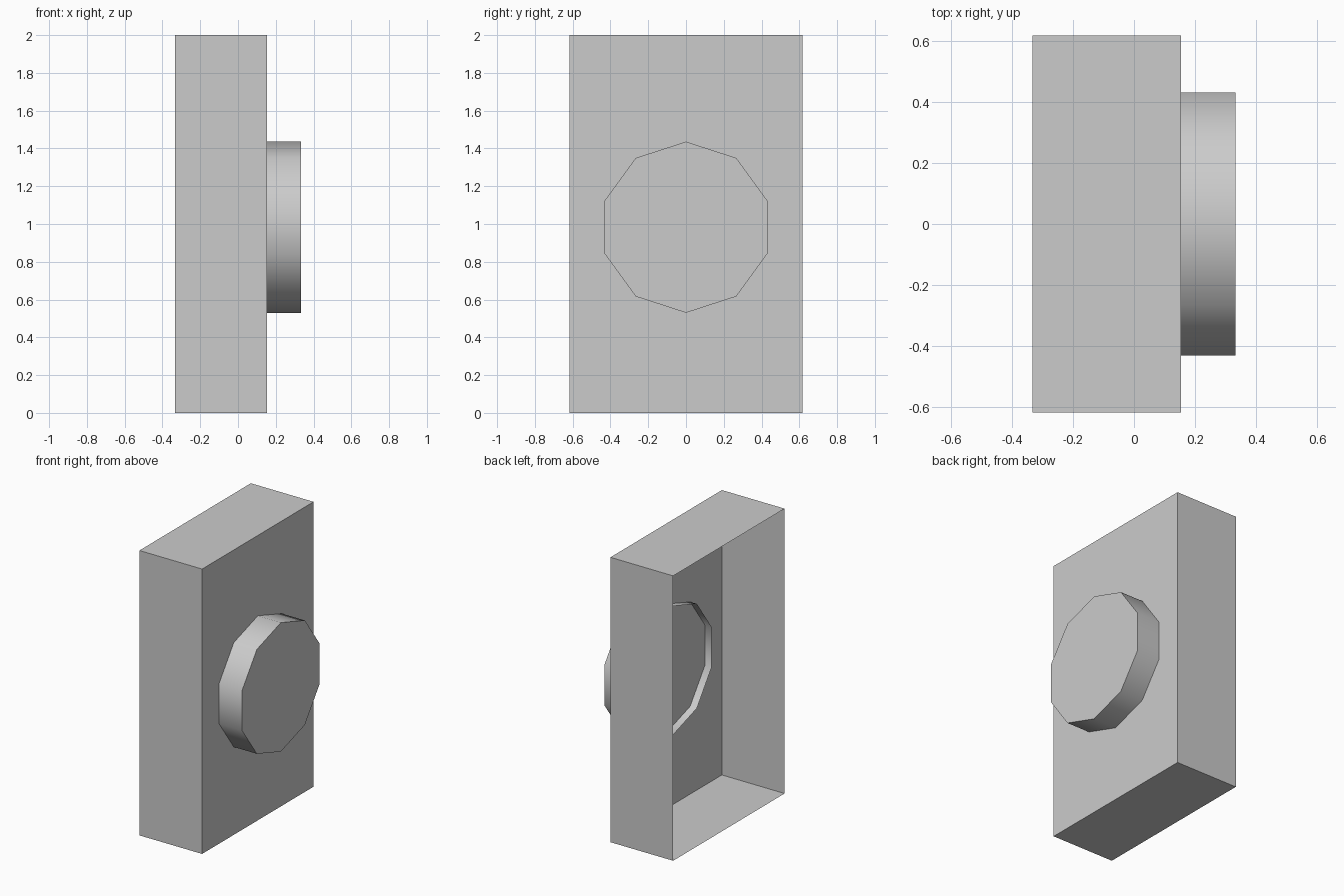
import bpy, bmesh
from math import sin, cos, tau
from mathutils import Vector

if "Cube" in bpy.data.objects:
    bpy.data.objects.remove(bpy.data.objects["Cube"])


def open_shell(name, profile, x_back, x_front):
    """Extrude a (y, z) outline along x, capped at the front and open at the back."""
    bm = bmesh.new()
    back = [bm.verts.new((x_back, y, z)) for y, z in profile]
    front = [bm.verts.new((x_front, y, z)) for y, z in profile]
    n = len(profile)
    for i in range(n):
        j = (i + 1) % n
        bm.faces.new((back[i], back[j], front[j], front[i]))
    bm.faces.new(front)
    bm.normal_update()
    mesh = bpy.data.meshes.new(name)
    bm.to_mesh(mesh)
    bm.free()
    obj = bpy.data.objects.new(name, mesh)
    bpy.context.collection.objects.link(obj)
    return obj


# Housing: rectangular thin shell, open at the back
w = 0.618
open_shell("housing", [(-w, 0), (w, 0), (w, 2), (-w, 2)], -0.333, 0.154)

# Dial: ten-sided cap, its open rim sunk slightly through the front panel
r, sides = 0.453, 10
ring = [(r * sin(-tau * i / sides), 0.983 + r * cos(tau * i / sides)) for i in range(sides)]
ring.reverse()
ring = ring if sum(a[0] * b[1] - b[0] * a[1] for a, b in zip(ring, ring[1:] + ring[:1])) > 0 else ring[::-1]
dial = open_shell("dial", ring, 0.102, 0.333)

# Smooth the dial's side wall while keeping its rim sharp
bpy.context.view_layer.objects.active = dial
dial.select_set(True)
bpy.ops.object.shade_smooth_by_angle(angle=0.7)
